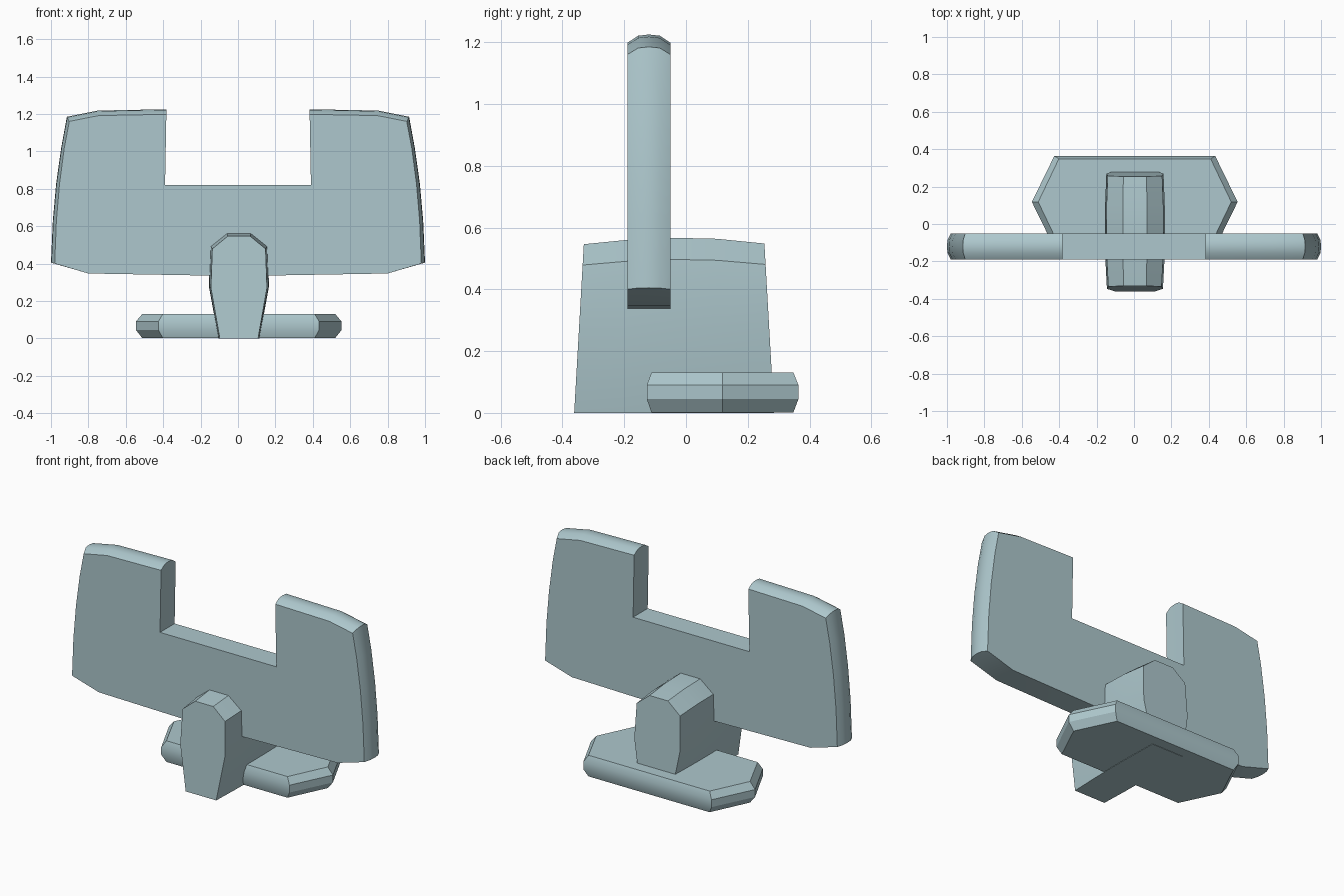
import bpy
import bmesh
import math

cube = bpy.data.objects.get("Cube")
if cube:
    bpy.data.objects.remove(cube, do_unlink=True)

# One pale blue-grey material for every part
mat = bpy.data.materials.new("pale_blue_grey")
mat.use_nodes = True
COLOUR = (0.42, 0.575, 0.61, 1.0)
mat.diffuse_color = COLOUR
mat.node_tree.nodes["Principled BSDF"].inputs["Base Color"].default_value = COLOUR


def mirrored(half):
    """Close a right-hand half outline by mirroring it in x."""
    return half + [(-p[0],) + tuple(p[1:]) for p in reversed(half) if abs(p[0]) > 1e-6]


def loft(name, rings):
    """Skin equal-length rings of 3D points and cap both ends."""
    bm = bmesh.new()
    rows = [[bm.verts.new(p) for p in ring] for ring in rings]
    n = len(rows[0])
    for a, b in zip(rows, rows[1:]):
        for i in range(n):
            j = (i + 1) % n
            bm.faces.new((a[i], a[j], b[j], b[i]))
    bm.faces.new(rows[0])
    bm.faces.new(rows[-1])
    bmesh.ops.recalc_face_normals(bm, faces=bm.faces)
    mesh = bpy.data.meshes.new(name)
    bm.to_mesh(mesh)
    bm.free()
    mesh.materials.append(mat)
    obj = bpy.data.objects.new(name, mesh)
    bpy.context.collection.objects.link(obj)
    bpy.ops.object.select_all(action="DESELECT")
    obj.select_set(True)
    bpy.context.view_layer.objects.active = obj
    bpy.ops.object.shade_smooth_by_angle(angle=math.radians(30))
    return obj


# Upright plate: x, z, and how far the rounded rim pulls in by x and z
plate_half = [
    (0.39, 0.82, 0, 0), (0.383, 1.225, 0, 0.027), (0.75, 1.218, 0.004, 0.027),
    (0.915, 1.185, 0.013, 0.025), (0.945, 1.02, 0.016, 0.003),
    (0.972, 0.83, 0.018, 0.002), (0.99, 0.63, 0.019, 0),
    (1.0, 0.405, 0.02, 0.005), (0.80, 0.347, 0, 0), (0.0, 0.333, 0, 0),
]
plate_layers = [(-0.19, 1), (-0.155, 0.15), (-0.12, 0), (-0.085, 0.15), (-0.05, 1)]
plate_rings = []
for y, k in plate_layers:
    ring = mirrored([(x - dx * k, z - dz * k) for x, z, dx, dz in plate_half])
    plate_rings.append([(x, y, z) for x, z in ring])
loft("upright_plate", plate_rings)

# Central fin: barrel-sided, arched along its length, with leaning end faces
fin_half = [(0.11, 0.0), (0.161, 0.28), (0.153, 0.497), (0.065, 0.567)]
fin_layers = [  # y, width factor, height factor, lean of the end per unit height
    (-0.362, 0.93, 0.963, 0.055), (-0.20, 0.98, 0.988, 0.02), (-0.05, 1, 1, 0),
    (0.10, 0.99, 0.994, 0), (0.285, 0.95, 0.967, -0.055),
]
fin_rings = []
for y, w, h, lean in fin_layers:
    fin_rings.append([(0.005 + x * w, y + lean * z, z * h) for x, z in mirrored(fin_half)])
loft("central_fin", fin_rings)

# Hexagonal foot with softened rim
foot_layers = [(0.002, 1), (0.045, 0), (0.09, 0), (0.13, 1)]
foot_rings = []
for z, k in foot_layers:
    half = [(0.43 - 0.024 * k, -0.127 + 0.015 * k), (0.55 - 0.034 * k, 0.118),
            (0.43 - 0.024 * k, 0.364 - 0.016 * k)]
    foot_rings.append([(0.004 + x, y, z) for x, y in mirrored(half)])
loft("hexagonal_foot", foot_rings)
